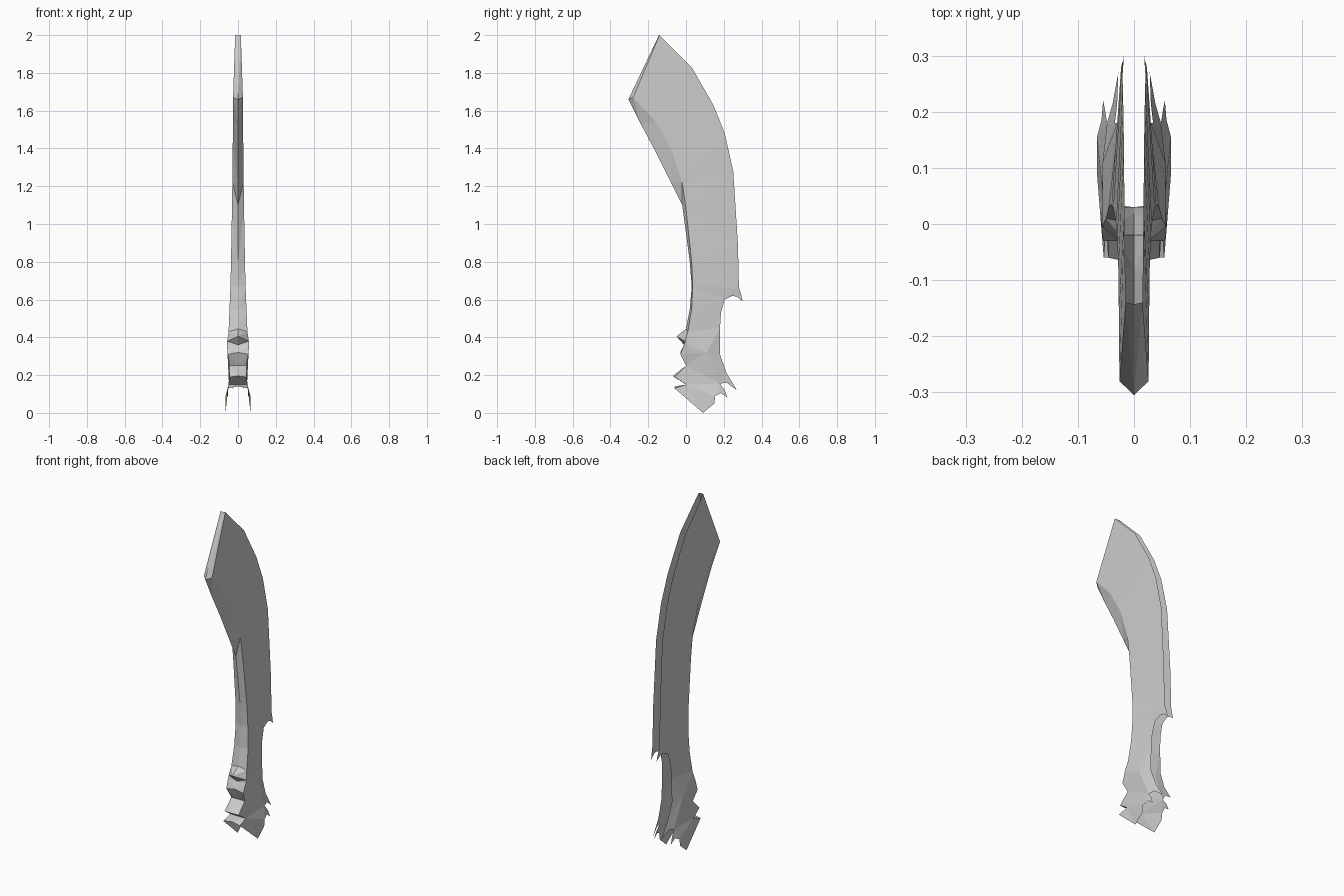
import bpy
import bmesh
from mathutils import Vector
from mathutils.geometry import delaunay_2d_cdt

# Remove the default cube only
cube = bpy.data.objects.get("Cube")
if cube:
    bpy.data.objects.remove(cube, do_unlink=True)

# Single plain metal colour
metal = bpy.data.materials.new("plain grey metal")
metal.use_nodes = True
grey = (0.6, 0.6, 0.6, 1)
metal.diffuse_color = grey
metal.node_tree.nodes["Principled BSDF"].inputs["Base Color"].default_value = grey

# Front edge of the side plate from the tip down, as (y, z, half width)
front_edge = [
    (-.14, 2, .015), (-.28, 1.67, .026), (-.16, 1.54, .027), (-.08, 1.4, .028),
    (-.02, 1.22, .03), (0, 1.08, .032), (.03, .8, .037), (.035, .67, .04),
    (.03, .55, .045), (.01, .43, .05), (-.005, .38, .057), (-.01, .36, .058),
    (-.03, .31, .055), (0, .25, .044), (-.06, .19, .046), (0, .15, .05),
    (-.06, .13, .054),
]
# Centre line matching the front edge point for point, as (y, z)
ridge_line = [
    (-.143, 2), (-.305, 1.66), (-.24, 1.53), (-.17, 1.4), (-.08, 1.22),
    (-.02, 1.1), (.02, .8), (.03, .67), (.02, .55), (0, .445), (-.05, .405),
    (-.01, .36), (-.03, .32), (0, .25), (-.07, .195), (0, .15), (-.06, .14),
]
# Torn lower hem and rear edge from the toe upwards, as (y, z, half width)
rear_edge = [
    (.09, 0, .066), (.15, .05, .066), (.155, .09, .066), (.185, .105, .058),
    (.22, .08, .055), (.205, .12, .052), (.18, .155, .048), (.215, .16, .038),
    (.27, .12, .028), (.215, .21, .03), (.18, .31, .034), (.18, .45, .03),
    (.185, .53, .028), (.205, .6, .025), (.245, .62, .022), (.27, .615, .02),
    (.3, .59, .018), (.29, .635, .02), (.28, .665, .023), (.275, .89, .022),
    (.25, 1.28, .02), (.205, 1.48, .019), (.145, 1.63, .018), (.03, 1.83, .017),
]
# Raised point where the lower plate creases
crease_point = (.11, .32, .056)


def to_space(point):
    """Turn a (y, z, half width) point into a position on the left side."""
    y, z, half_width = point
    return Vector((half_width, y, z))


def make_mirrored_part(name, positions, faces):
    """Make one half as a flat-shaded sheet and mirror it across the middle."""
    mesh = bpy.data.meshes.new(name)
    bm = bmesh.new()
    verts = [bm.verts.new(position) for position in positions]
    for face in faces:
        bm.faces.new([verts[index] for index in face])
    bm.to_mesh(mesh)
    bm.free()
    mesh.materials.append(metal)
    part = bpy.data.objects.new(name, mesh)
    bpy.context.collection.objects.link(part)
    mirror = part.modifiers.new("mirror across middle", 'MIRROR')
    mirror.use_axis[0] = True
    mirror.use_clip = True
    return part


# Side plates: triangulate the outline together with the crease point
outline = front_edge + rear_edge
count = len(outline)
points = outline + [crease_point]
border = [(index, (index + 1) % count) for index in range(count)]
flat_points = [Vector((point[0], point[1])) for point in points]
result = delaunay_2d_cdt(flat_points, border, [], 1, 1e-5)
flat_verts, triangles, sources = result[0], result[2], result[3]
plate_positions = [to_space(points[source[0]]) for source in sources]
make_mirrored_part("side_plates", plate_positions, triangles)

# Front guard: ridged strip joining both plates along the tip and front
size = len(front_edge)
guard_positions = [to_space(point) for point in front_edge]
guard_positions += [Vector((0, y, z)) for y, z in ridge_line]
guard_faces = []
for index in range(size - 1):
    below = index + 1
    guard_faces.append((index, index + size, below + size))
    guard_faces.append((index, below + size, below))
make_mirrored_part("front_guard", guard_positions, guard_faces)
